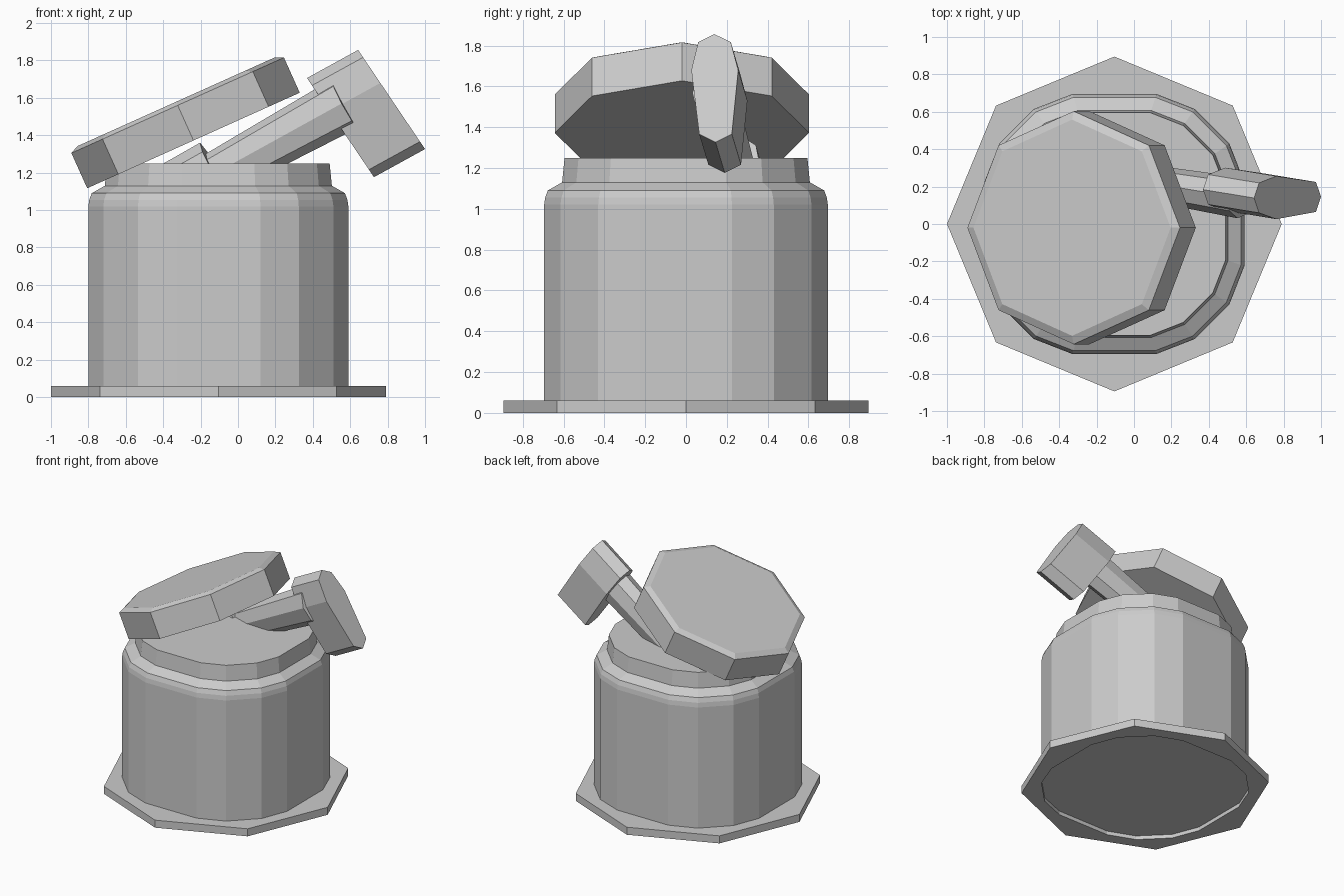
import bpy, math
from mathutils import Vector

if "Cube" in bpy.data.objects:
    bpy.data.objects.remove(bpy.data.objects["Cube"])


def loft(name, rings):
    """Closed faceted solid through rings of equal point count."""
    n = len(rings[0])
    verts = [tuple(p) for r in rings for p in r]
    faces = [list(range(n))[::-1]]
    for k in range(len(rings) - 1):
        for i in range(n):
            j = (i + 1) % n
            faces.append([k*n + i, k*n + j, (k+1)*n + j, (k+1)*n + i])
    faces.append([(len(rings) - 1)*n + i for i in range(n)])
    me = bpy.data.meshes.new(name)
    me.from_pydata(verts, [], faces)
    ob = bpy.data.objects.new(name, me)
    bpy.context.collection.objects.link(ob)
    return ob


def regular(n, r, z):
    return [Vector((r*math.cos(2*math.pi*i/n), r*math.sin(2*math.pi*i/n), z))
            for i in range(n)]


CX = -0.105


def jar_ring(r, z):
    """Octagon-like outline with cut corners; r is the flat-side radius."""
    quarter = [(0.695, 0.225), (0.615, 0.43), (0.43, 0.615), (0.225, 0.695)]
    s = r / 0.695
    pts = []
    for _ in range(4):
        pts += [Vector((CX + x*s, y*s, z)) for x, y in quarter]
        quarter = [(-y, x) for x, y in quarter]
    return pts


# jar body with rounded shoulder and neck
loft("jar_body", [jar_ring(r, z) for r, z in
     [(0.695, 0.045), (0.695, 1.02), (0.69, 1.055), (0.677, 1.09),
      (0.607, 1.13), (0.595, 1.25)]])

# octagonal foot plate with shallow recess underneath
plate = loft("foot_plate", [[p + Vector((CX, 0, 0)) for p in regular(8, 0.895, z)]
                            for z in (0, 0.06)])
cutter = loft("recess_cutter", [jar_ring(0.695, z) for z in (-0.1, 0.03)])
cutter.hide_render = True
cutter.hide_set(True)
mod = plate.modifiers.new("recess", 'BOOLEAN')
mod.operation = 'DIFFERENCE'
mod.object = cutter

# tilted octagonal lid with chamfered top
lid = loft("lid", [regular(8, r, z) for r, z in
                   [(0.623, 0), (0.623, 0.206), (0.578, 0.227)]])
lid.location = (-0.238, -0.02, 1.372)
lid.rotation_euler = (0, -math.radians(24.2), 0)

# utensil head: flattened plate extruded along the handle direction
shift = Vector((0.273, -0.045, 0.15))
top, bottom = Vector((0.642, 0.139, 1.856)), Vector((1.0, 0.145, 1.326))
side = [(0.075, 0.08), (0.333, 0.115), (0.924, 0.08)]
outline = ([(0, 0)] + side + [(1, 0)] + [(s, -w) for s, w in reversed(side)])
head = [top.lerp(bottom, s) + Vector((0, w, 0)) for s, w in outline]
loft("utensil_head", [[p - shift for p in head], head])

# utensil handle with a thicker collar going down into the jar
axis = shift.normalized()
wide = Vector((0, 0, 1)).cross(axis).normalized()
up = axis.cross(wide)
start = Vector((0.294, 0.185, 1.417))


def handle_ring(t, half_w, half_h):
    c = start + axis * t
    return [c + wide*half_w*p.x + up*half_h*p.y for p in regular(8, 1, 0)]


loft("utensil_handle", [handle_ring(-0.48, 0.09, 0.123), handle_ring(0.32, 0.11, 0.148)])
loft("handle_collar", [handle_ring(-0.85, 0.115, 0.185), handle_ring(-0.47, 0.115, 0.19)])
